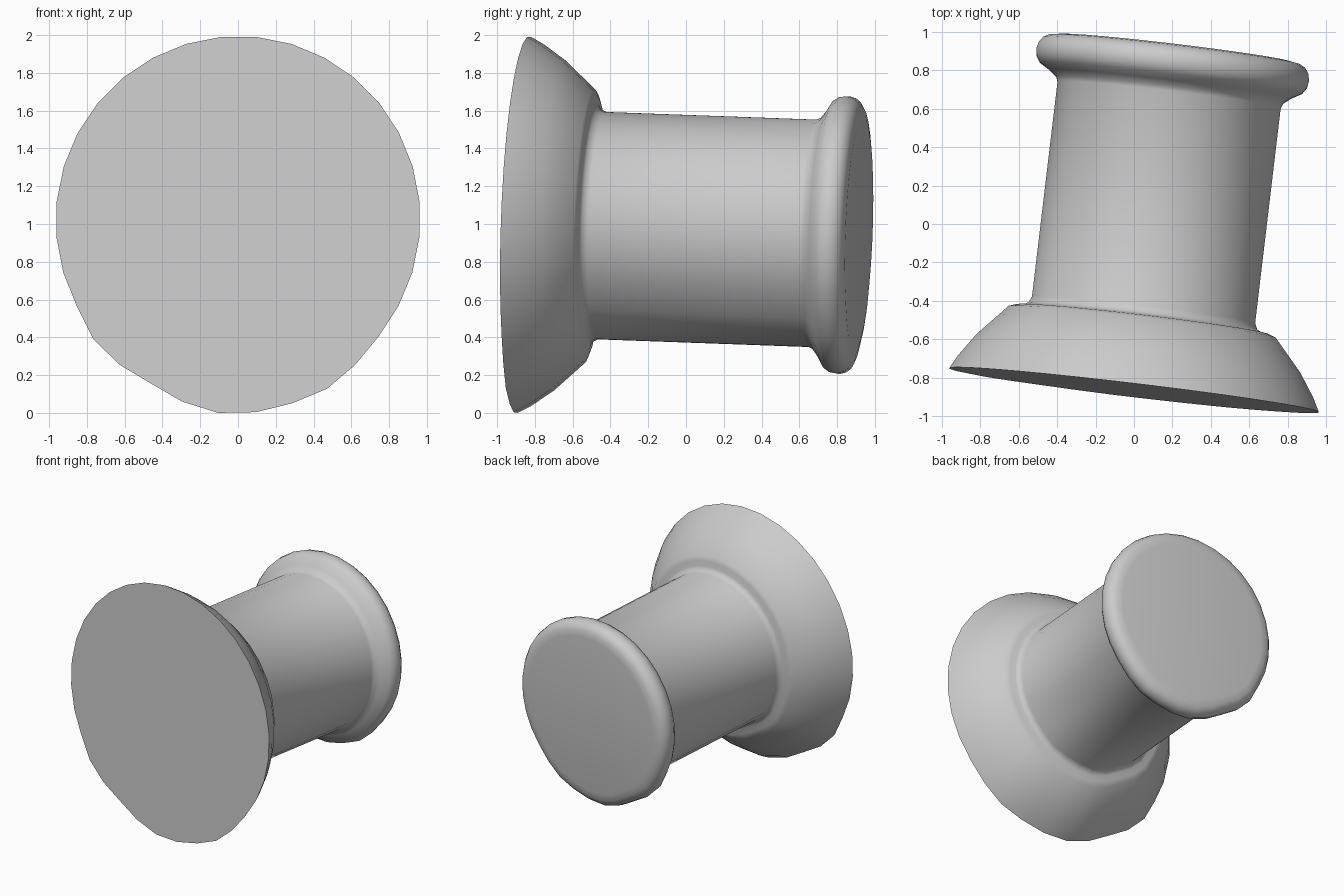
import bpy, bmesh
from math import sin, cos, tau, degrees
from mathutils import Vector

if "Cube" in bpy.data.objects:
    bpy.data.objects.remove(bpy.data.objects["Cube"])

SIDES = 32

# Lathe profile: (distance along the axis, radius)
PROFILE = [
    (0.00, 0.972), (0.07, 0.935), (0.19, 0.853), (0.357, 0.703),   # flared base
    (0.371, 0.665), (0.376, 0.625), (0.388, 0.602), (0.42, 0.588),  # fillet
    (1.55, 0.588), (1.575, 0.598), (1.605, 0.635), (1.637, 0.69),   # shaft, lip
    (1.67, 0.712), (1.71, 0.718), (1.745, 0.709), (1.77, 0.69),     # rounded cap
    (1.787, 0.66), (1.795, 0.61),
]

# Worn underside: radius factor by angle in degrees from straight down
WEAR = [(-180, 1), (-62, 1), (-48, 1.03), (-27, 1.01), (-12, 1.05), (-3, 1.062),
        (5, 1.055), (17, 1.045), (30, 1.045), (40, 1.02), (52, 1), (180, 1)]


def wear(a):
    for (a0, f0), (a1, f1) in zip(WEAR, WEAR[1:]):
        if a0 <= a <= a1:
            return f0 + (f1 - f0) * (a - a0) / (a1 - a0)
    return 1


# Slightly tilted axis frame
axis = Vector((0.118, 0.992, -0.036)).normalized()
side = axis.cross(Vector((0, 0, 1))).normalized()
up = side.cross(axis)
origin = Vector((0, -0.865, 1.03))

bm = bmesh.new()
rings = []
for t, r in PROFILE:
    ring = []
    for i in range(SIDES):
        a = (i + 0.5) * tau / SIDES - tau / 2
        k = r * wear(degrees(a))
        ring.append(bm.verts.new(origin + axis * t + side * (k * sin(a)) - up * (k * cos(a))))
    rings.append(ring)

for lo, hi in zip(rings, rings[1:]):
    for i in range(SIDES):
        j = (i + 1) % SIDES
        bm.faces.new((lo[i], lo[j], hi[j], hi[i]))

# Flat ends
for ring in (rings[0], rings[-1]):
    bm.faces.new(ring)
bmesh.ops.recalc_face_normals(bm, faces=bm.faces)

# Stand exactly on the ground
low = min(v.co.z for v in bm.verts)
bmesh.ops.translate(bm, verts=bm.verts, vec=(0, 0, -low))

mesh = bpy.data.meshes.new("flared_spool")
bm.to_mesh(mesh)
bm.free()
spool = bpy.data.objects.new("flared_spool", mesh)
bpy.context.collection.objects.link(spool)
bpy.context.view_layer.objects.active = spool
spool.select_set(True)
bpy.ops.object.shade_smooth_by_angle(angle=0.7)
